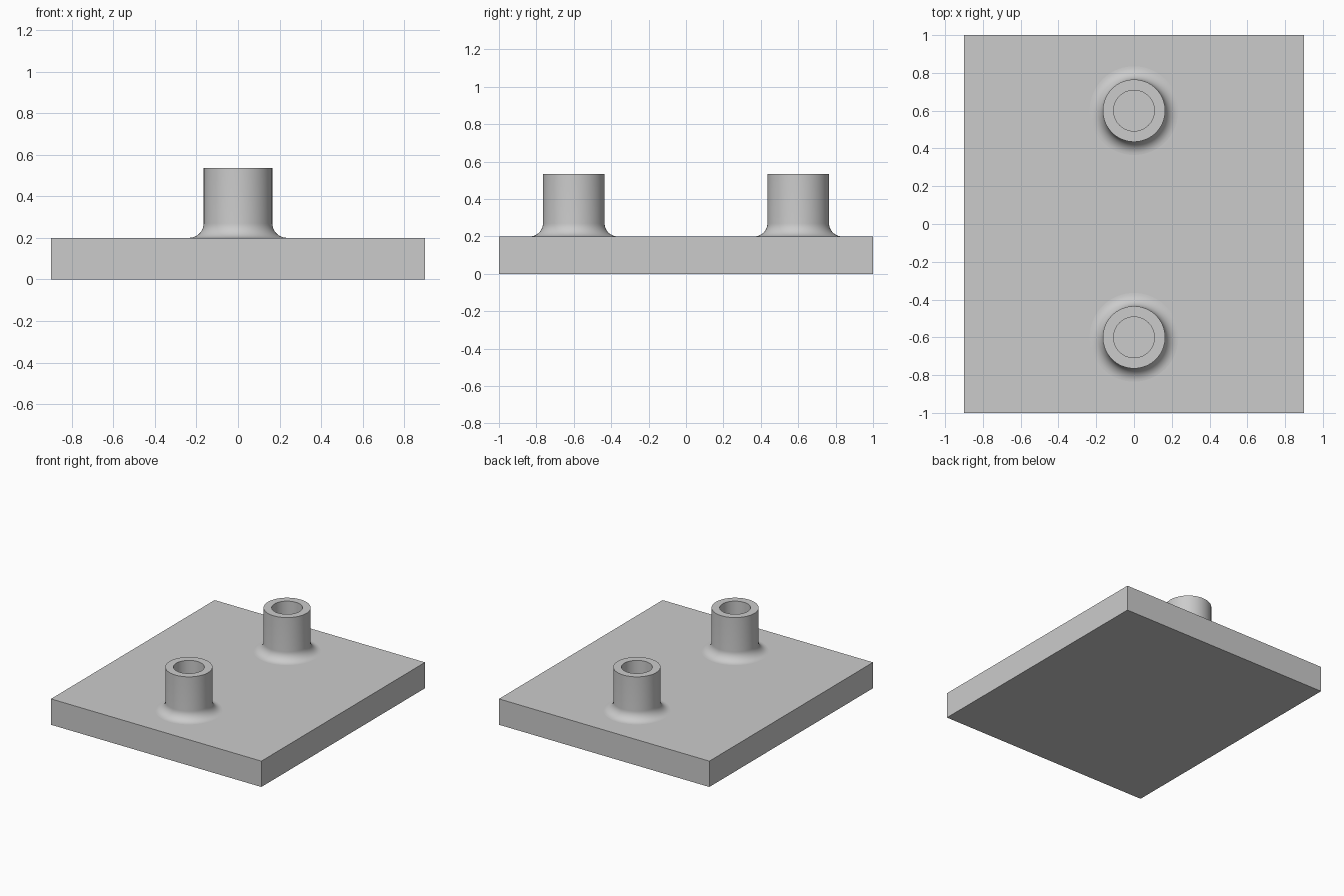
import bpy, bmesh, math
from mathutils import Vector

cube = bpy.data.objects.get("Cube")
if cube:
    bpy.data.objects.remove(cube, do_unlink=True)

PLATE = Vector((1.8, 2.0, 0.2))
BOSS_Y, BOSS_TOP = 0.6, 0.535
OUTER, BORE, FILLET = 0.165, 0.108, 0.07
SEGMENTS, FILLET_STEPS = 72, 10

grey = bpy.data.materials.new("plain grey")
grey.use_nodes = True
color = (0.6, 0.6, 0.6, 1)
grey.diffuse_color = color
grey.node_tree.nodes["Principled BSDF"].inputs["Base Color"].default_value = color


def add_object(name, bm):
    bmesh.ops.recalc_face_normals(bm, faces=bm.faces)
    mesh = bpy.data.meshes.new(name)
    bm.to_mesh(mesh)
    bm.free()
    mesh.materials.append(grey)
    obj = bpy.data.objects.new(name, mesh)
    bpy.context.collection.objects.link(obj)
    return obj


# Flat rectangular base plate
bm = bmesh.new()
bmesh.ops.create_cube(bm, size=1)
bmesh.ops.scale(bm, vec=PLATE, verts=bm.verts)
bmesh.ops.translate(bm, vec=(0, 0, PLATE.z / 2), verts=bm.verts)
add_object("base_plate", bm)


# Hollow boss: filleted foot, straight wall, rim, bore down to the plate
def make_boss(name, y):
    base = PLATE.z
    profile = []
    for i in range(FILLET_STEPS + 1):
        a = math.pi / 2 * i / FILLET_STEPS
        profile.append((OUTER + FILLET * (1 - math.sin(a)),
                        base + FILLET * (1 - math.cos(a))))
    profile += [(OUTER, BOSS_TOP), (BORE, BOSS_TOP), (BORE, base)]
    bm = bmesh.new()
    rings = []
    for r, z in profile:
        verts = []
        for k in range(SEGMENTS):
            t = math.tau * k / SEGMENTS
            verts.append(bm.verts.new((r * math.cos(t), r * math.sin(t), z)))
        rings.append(verts)
    for low, high in zip(rings, rings[1:]):
        for k in range(SEGMENTS):
            n = (k + 1) % SEGMENTS
            bm.faces.new((low[k], low[n], high[n], high[k]))
    # Underside ring closes the solid against the plate
    for k in range(SEGMENTS):
        n = (k + 1) % SEGMENTS
        bm.faces.new((rings[-1][k], rings[-1][n], rings[0][n], rings[0][k]))
    obj = add_object(name, bm)
    obj.location.y = y
    bpy.ops.object.select_all(action="DESELECT")
    obj.select_set(True)
    bpy.context.view_layer.objects.active = obj
    bpy.ops.object.shade_smooth_by_angle(angle=math.radians(30))


make_boss("front_boss", -BOSS_Y)
make_boss("back_boss", BOSS_Y)
